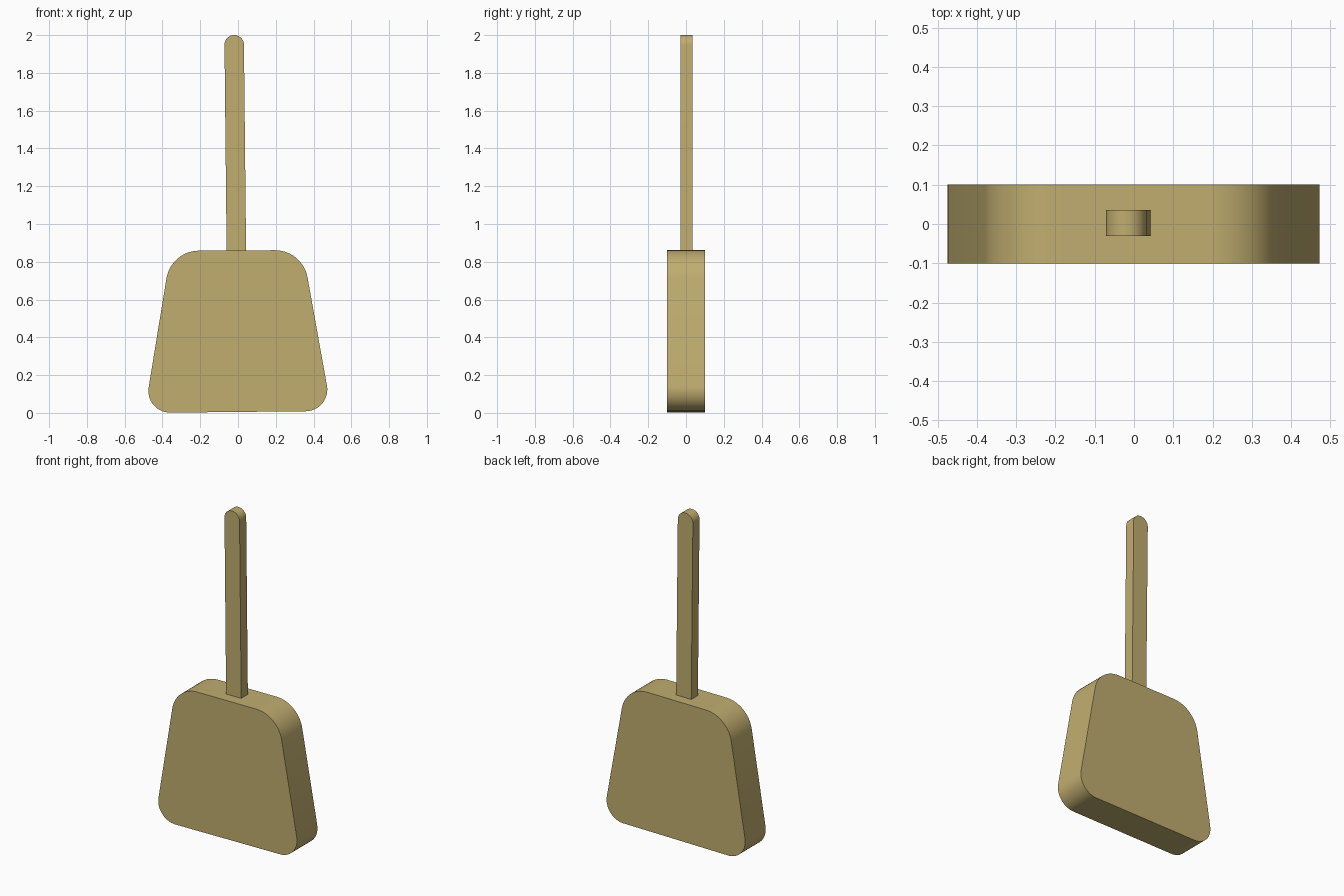
import bpy, bmesh, math
from mathutils import Vector

cube = bpy.data.objects.get("Cube")
if cube:
    bpy.data.objects.remove(cube, do_unlink=True)

# Single straw-tan colour
tan = bpy.data.materials.new("straw_tan")
tan.use_nodes = True
COLOUR = (0.53, 0.42, 0.163, 1)
tan.diffuse_color = COLOUR
bsdf = next(n for n in tan.node_tree.nodes if n.type == 'BSDF_PRINCIPLED')
bsdf.inputs["Base Color"].default_value = COLOUR
bsdf.inputs["Roughness"].default_value = 0.8


def rounded_outline(corners, steps=14):
    """Fillet each (x, z, radius) corner with an arc; returns outline points."""
    points = []
    for i, (x, z, r) in enumerate(corners):
        p = Vector((x, z))
        if r == 0:
            points.append(p)
            continue
        a = (Vector(corners[i - 1][:2]) - p).normalized()
        b = (Vector(corners[(i + 1) % len(corners)][:2]) - p).normalized()
        half = a.angle(b) / 2
        centre = p + (a + b).normalized() * (r / math.sin(half))
        start = p + a * (r / math.tan(half)) - centre
        end = p + b * (r / math.tan(half)) - centre
        sweep = start.angle(end)
        for k in range(steps + 1):
            t = k / steps
            points.append(centre + (start * math.sin((1 - t) * sweep)
                                    + end * math.sin(t * sweep)) / math.sin(sweep))
    return points


def slab(name, corners, y_front, y_back):
    """Extrude a rounded outline from front to back."""
    bm = bmesh.new()
    verts = [bm.verts.new((p.x, y_front, p.y)) for p in rounded_outline(corners)]
    face = bm.faces.new(verts)
    extruded = bmesh.ops.extrude_face_region(bm, geom=[face])["geom"]
    moved = [g for g in extruded if isinstance(g, bmesh.types.BMVert)]
    bmesh.ops.translate(bm, verts=moved, vec=(0, y_back - y_front, 0))
    bmesh.ops.recalc_face_normals(bm, faces=bm.faces)
    mesh = bpy.data.meshes.new(name)
    bm.to_mesh(mesh)
    bm.free()
    mesh.materials.append(tan)
    obj = bpy.data.objects.new(name, mesh)
    bpy.context.collection.objects.link(obj)
    bpy.ops.object.select_all(action='DESELECT')
    obj.select_set(True)
    bpy.context.view_layer.objects.active = obj
    bpy.ops.object.shade_smooth_by_angle(angle=math.radians(30))
    return obj


# Flared head with softly rounded corners
slab("broom_head", [(-0.495, 0, 0.115), (0.495, 0.01, 0.115),
                    (0.342, 0.862, 0.175), (-0.355, 0.858, 0.175)], -0.1, 0.1)

# Slightly leaning flat handle with a rounded tip
slab("handle", [(-0.06, 0.84, 0), (0.043, 0.84, 0),
                (0.031, 2, 0.051), (-0.072, 2, 0.051)], -0.03, 0.035)
